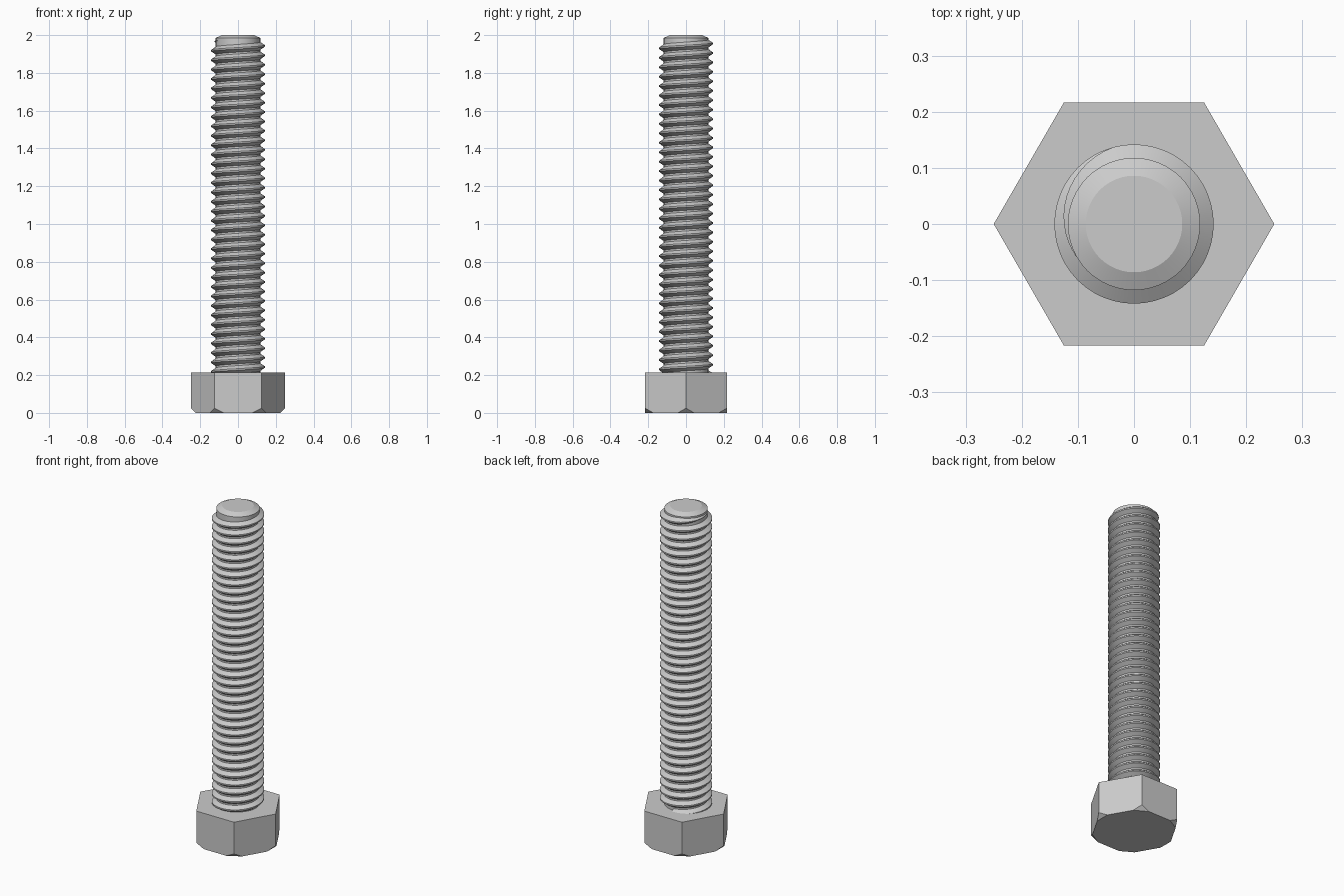
import bpy, bmesh
from math import pi, sin, cos, radians
from mathutils import Vector

cube = bpy.data.objects.get("Cube")
if cube:
    bpy.data.objects.remove(cube, do_unlink=True)

steel = bpy.data.materials.new("steel_grey")
steel.use_nodes = True
colour = (0.6, 0.6, 0.6, 1)
steel.diffuse_color = colour
steel.node_tree.nodes["Principled BSDF"].inputs["Base Color"].default_value = colour

SEGMENTS = 48
ROOT, CREST = 0.118, 0.142
PITCH = 0.05
HEAD_TOP = 0.215


def finish(name, bm, smooth_angle=None):
    bmesh.ops.recalc_face_normals(bm, faces=bm.faces)
    mesh = bpy.data.meshes.new(name)
    bm.to_mesh(mesh)
    bm.free()
    mesh.materials.append(steel)
    obj = bpy.data.objects.new(name, mesh)
    bpy.context.collection.objects.link(obj)
    if smooth_angle:
        bpy.ops.object.select_all(action="DESELECT")
        obj.select_set(True)
        bpy.context.view_layer.objects.active = obj
        bpy.ops.object.shade_smooth_by_angle(angle=radians(smooth_angle))
    return obj


def bridge(bm, rings, closed):
    for a, b in zip(rings, rings[1:]):
        count = len(a) if closed else len(a) - 1
        for i in range(count):
            j = (i + 1) % len(a)
            bm.faces.new((a[i], a[j], b[j], b[i]))


# Hexagonal head, with its six lower corners cut off at a slant
bm = bmesh.new()
rings = [[bm.verts.new((0.25 * cos(k * pi / 3), 0.25 * sin(k * pi / 3), z))
          for k in range(6)] for z in (0, HEAD_TOP)]
bridge(bm, rings, True)
for ring in rings:
    bm.faces.new(ring)
for k in range(6):
    out = Vector((cos(k * pi / 3), sin(k * pi / 3), 0))
    cut = bmesh.ops.bisect_plane(
        bm, geom=bm.verts[:] + bm.edges[:] + bm.faces[:],
        plane_co=out * 0.25 + Vector((0, 0, 0.025)),
        plane_no=out - Vector((0, 0, 1)), clear_outer=True)
    edges = [e for e in cut["geom_cut"] if isinstance(e, bmesh.types.BMEdge)]
    bmesh.ops.holes_fill(bm, edges=[e for e in bm.edges if e.is_boundary])
finish("hex_head", bm)

# Round core of the shank, with a chamfered tip
bm = bmesh.new()
rings = []
for r, z in ((ROOT, HEAD_TOP - 0.02), (ROOT, 1.985), (0.086, 2)):
    rings.append([bm.verts.new((r * cos(2 * pi * k / SEGMENTS),
                                r * sin(2 * pi * k / SEGMENTS), z))
                  for k in range(SEGMENTS)])
bridge(bm, rings, True)
bm.faces.new(rings[0])
bm.faces.new(rings[-1])
finish("shank_core", bm, 20)

# Right-handed thread that winds up the shank and fades out near the tip
bm = bmesh.new()
end_angle, end_z = radians(210), 1.972
turns = (end_z - HEAD_TOP + 0.01) / PITCH
fade_steps = int(SEGMENTS * 0.3)
total = int(turns * SEGMENTS)
rings = []
for i in range(total + 1):
    left = total - i
    angle = end_angle - 2 * pi * left / SEGMENTS
    z = end_z - PITCH * left / SEGMENTS
    size = max(0.02, min(1, left / fade_steps))
    crest = ROOT + (CREST - ROOT) * size
    profile = ((ROOT - 0.001, -0.021 * size), (crest, -0.004 * size),
               (crest, 0.004 * size), (ROOT - 0.001, 0.021 * size))
    rings.append([bm.verts.new((r * cos(angle), r * sin(angle), z + dz))
                  for r, dz in profile])
bridge(bm, rings, True)
bm.faces.new(rings[0])
bm.faces.new(rings[-1])
finish("screw_thread", bm, 30)
